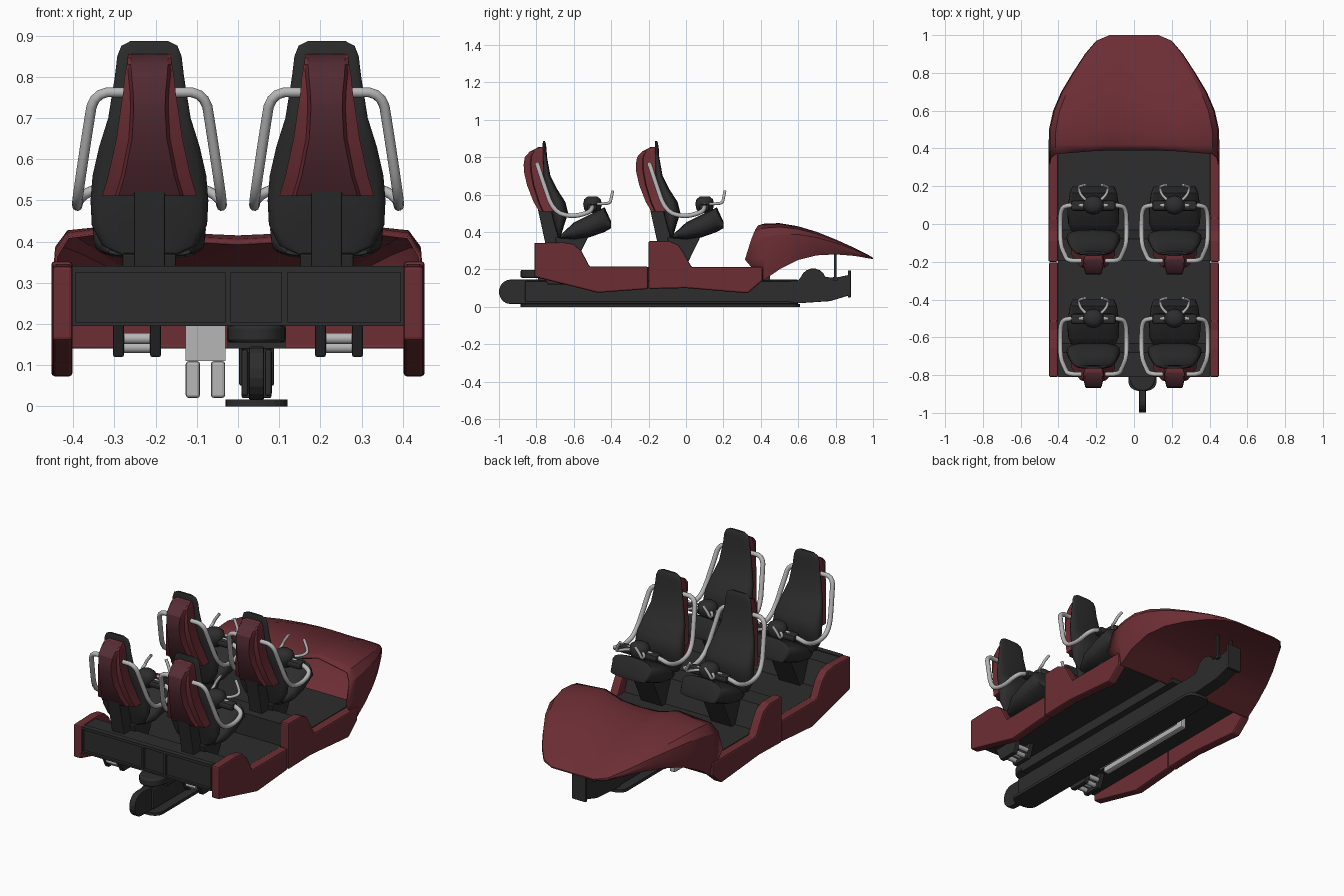
import bpy, bmesh, math
from mathutils import Vector

if "Cube" in bpy.data.objects:
    bpy.data.objects.remove(bpy.data.objects["Cube"])


def material(name, rgb):
    m = bpy.data.materials.new(name)
    m.diffuse_color = (*rgb, 1)
    m.use_nodes = True
    m.node_tree.nodes["Principled BSDF"].inputs["Base Color"].default_value = m.diffuse_color
    return m


RED = material("dark red paint", (0.15, 0.027, 0.035))
MAROON = material("dull maroon", (0.09, 0.025, 0.035))
DARK = material("charcoal", (0.026, 0.026, 0.026))
SILVER = material("silver metal", (0.47, 0.47, 0.47))


def finish(o, smooth=None, bevel=0):
    bpy.ops.object.select_all(action='DESELECT')
    o.select_set(True)
    bpy.context.view_layer.objects.active = o
    if smooth:
        bpy.ops.object.shade_smooth_by_angle(angle=math.radians(smooth))
    if bevel:
        b = o.modifiers.new("Bevel", 'BEVEL')
        b.width, b.segments, b.limit_method = bevel, 2, 'ANGLE'
    return o


def mesh(name, verts, faces, mat, smooth=None, bevel=0):
    me = bpy.data.meshes.new(name)
    me.from_pydata(verts, [], faces)
    bm = bmesh.new()
    bm.from_mesh(me)
    bmesh.ops.recalc_face_normals(bm, faces=bm.faces)
    bm.to_mesh(me)
    bm.free()
    me.materials.append(mat)
    o = bpy.data.objects.new(name, me)
    bpy.context.collection.objects.link(o)
    return finish(o, smooth, bevel)


def loft(name, rings, mat, smooth=None, bevel=0, caps=(True, True)):
    n = len(rings[0])
    faces = [(i * n + j, i * n + (j + 1) % n, (i + 1) * n + (j + 1) % n, (i + 1) * n + j)
             for i in range(len(rings) - 1) for j in range(n)]
    if caps[0]:
        faces.append(tuple(range(n)))
    if caps[1]:
        faces.append(tuple(range((len(rings) - 1) * n, len(rings) * n)))
    return mesh(name, [v for r in rings for v in r], faces, mat, smooth, bevel)


def extrude(name, yz, x0, x1, mat, bevel=0, smooth=None):
    return loft(name, [[(x, y, z) for y, z in yz] for x in (x0, x1)], mat, smooth, bevel)


def box(name, x0, x1, y0, y1, z0, z1, mat, bevel=0):
    return extrude(name, [(y0, z0), (y1, z0), (y1, z1), (y0, z1)], x0, x1, mat, bevel)


def oval(hw, a, b, n=20, p=0.7):
    """Rounded section: half width hw, second axis from a to b."""
    out = []
    for k in range(n):
        t = 2 * math.pi * k / n
        c, s = math.cos(t), math.sin(t)
        out.append((hw * math.copysign(abs(c) ** p, c),
                    (a + b) / 2 + (b - a) / 2 * math.copysign(abs(s) ** p, s)))
    return out


def tube(name, pts, r, mat):
    pts = [Vector(p) for p in pts]
    for _ in range(2):  # round the corners
        q = [pts[0]]
        for a, b in zip(pts, pts[1:]):
            q += [a.lerp(b, 0.25), a.lerp(b, 0.75)]
        pts = q + [pts[-1]]
    cu = bpy.data.curves.new(name, 'CURVE')
    cu.dimensions, cu.bevel_depth, cu.bevel_resolution, cu.use_fill_caps = '3D', r, 3, True
    sp = cu.splines.new('POLY')
    sp.points.add(len(pts) - 1)
    for p, v in zip(sp.points, pts):
        p.co = (*v, 1)
    cu.materials.append(mat)
    o = bpy.data.objects.new(name, cu)
    bpy.context.collection.objects.link(o)
    finish(o)
    bpy.ops.object.convert(target='MESH')
    return finish(bpy.context.object, 65)


# Nose hood: hollow lofted shell, slanted and open at the rear
def hood_ring(y, w, zb, zt, ys=None):
    h = zt - zb
    half = [(0, zb), (w * .97, zb), (w, zb + .38 * h), (w * .985, zt - .24 * h),
            (w * .92, zt - .08 * h), (w * .5, zt), (w * .25, zt - .11 * h), (0, zt - .13 * h)]
    ys = ys or [y] * 8
    right = [(x, yy, z) for (x, z), yy in zip(half, ys)]
    return right + [(-x, yy, z) for x, yy, z in right[-2:0:-1]]


stations = [(.42, .452, .145, .445), (.5, .45, .2, .447), (.6, .428, .25, .43), (.7, .385, .275, .40),
            (.8, .325, .28, .36), (.9, .26, .272, .315), (.97, .2, .26, .28), (1.0, .13, .255, .262)]
rear = hood_ring(.38, .45, .14, .435, [.41, .41, .315, .35, .37, .385, .39, .39])
hood = loft("nose_hood", [rear] + [hood_ring(*s) for s in stations], RED, 22, 0, (False, True))
hood.modifiers.new("Solidify", 'SOLIDIFY').thickness = 0.006

# Side panels with fender humps
rear_panel = [(-.81, .16), (-.81, .34), (-.66, .345), (-.6, .335), (-.56, .30), (-.515, .215),
              (-.203, .215), (-.203, .095), (-.47, .075)]
front_panel = [(-.2, .095), (-.2, .352), (-.09, .352), (-.04, .33), (-.01, .285), (.03, .212),
               (.41, .212), (.41, .14), (.33, .072), (0, .1)]
for s, side in ((1, "right"), (-1, "left")):
    extrude("rear_panel_" + side, rear_panel, s * .402, s * .45, RED, .008)
    extrude("front_panel_" + side, front_panel, s * .402, s * .453, RED, .008)

# Deck, raised steps under both seat rows, ribbed rear plate
box("deck", -.403, .403, -.79, .45, .195, .212, DARK)
for dy, row in ((0, "front"), (-.6, "rear")):
    step = [(-.195, .2), (-.195, .335), (-.08, .335), (-.03, .205)]
    extrude("seat_step_" + row, [(y + dy, z) for y, z in step], -.403, .403, DARK)
for i, (x0, x1) in enumerate(((-.403, -.395), (-.03, -.018), (.106, .12), (.395, .403))):
    box(f"rear_rib_{i}", x0, x1, -.81, -.79, .195, .34, DARK)
box("rear_top_flange", -.403, .403, -.81, -.78, .325, .34, DARK)
box("rear_bottom_flange", -.403, .403, -.81, -.78, .195, .205, DARK)

# Chassis spine, offset to one side, with rounded tail and front head
CX = .045
tail = [(-.94 + .06 * math.cos(a), .08 + .065 * math.sin(a))
        for a in [math.radians(90 + 20 * k) for k in range(10)]]
bump = [(.68 + .07 * math.cos(a), .135 + .07 * math.sin(a))
        for a in [math.radians(20 + 20 * k) for k in range(8)]]
head = [(.62, .02), (.77, .03), (.87, .06), (.87, .17), (.8, .155)] + bump + [(.6, .14)]
extrude("chassis_spine", tail + [(.6, .015), (.6, .145)], CX - .018, CX + .018, DARK, .004)
extrude("chassis_head", [(.56, .02)] + head + [(.56, .14)], CX - .036, CX + .036, DARK, .004)
for s in (-1, 1):
    extrude("spine_cheek", [(-.86, .025), (.58, .025), (.58, .138), (-.86, .138)],
            CX + s * .02, CX + s * .037, DARK, .006)
ends = oval(.075, -.06, .06, 24, .8)
plan = [(x, y + (.55 if y > 0 else -.825)) for x, y in ends]
loft("bottom_rail", [[(CX + x, y, z) for x, y in plan] for z in (0, .016)], DARK)
box("spine_to_deck", CX - .07, CX + .07, -.79, .45, .14, .196, DARK)
loft("tail_coupler", [[(CX + x, y, z) for x, y in oval(.072, -.885, -.7, p=.9)] for z in (.155, .197)],
     DARK, 40, .008)
box("head_plate", CX - .042, CX + .042, .865, .882, .05, .195, DARK, .004)
for s in (-1, 1):
    box("nose_strut", CX + s * .045 - .006, CX + s * .045 + .006, .79, .805, .155, .285, DARK)
box("nose_strut_foot", CX - .05, CX + .05, .785, .81, .14, .16, DARK)

# Brake channel beside the spine
box("brake_channel_top", -.127, -.03, -.36, .28, .11, .195, SILVER)
for x0, x1 in ((-.127, -.092), (-.066, -.031)):
    box("brake_channel_leg", x0, x1, -.36, .28, .02, .11, SILVER, .008)

# Rear roller units below the deck
for s in (-1, 1):
    for o in (-1, 1):
        x = s * .245 + o * .045
        extrude("roller_bracket", [(-.78, .2), (-.6, .2), (-.63, .12), (-.74, .12)], x - .013, x + .013, DARK, .004)
    for y, z in ((-.755, .165), (-.725, .143), (-.69, .155), (-.655, .143), (-.63, .165)):
        tube("roller", [(s * .245 - .032, y, z), (s * .245 + .032, y, z)], .014, SILVER)

# One seat, modelled on x = 0 in the front row
seat = []
back = [(.887, -.165, -.155, .045), (.875, -.166, -.15, .068), (.85, -.166, -.146, .078), (.8, -.166, -.143, .084),
        (.7, -.165, -.125, .1), (.63, -.15, -.09, .122), (.56, -.13, -.045, .138), (.5, -.12, -.03, .143),
        (.44, -.105, -.05, .14), (.39, -.09, -.065, .115), (.365, -.085, -.07, .06)]
seat.append(loft("seat_back", [[(x, y, z) for x, y in oval(h, a, b)] for z, a, b, h in back], DARK, 50))
pan = [(-.07, .365, .385, .1), (0, .358, .45, .135), (.08, .37, .49, .137), (.165, .4, .532, .125),
       (.2, .42, .455, .11)]
seat.append(loft("seat_pan", [[(x, y, z) for x, z in oval(h, a, b)] for y, a, b, h in pan], DARK, 50))
shell = [(.51, -.185, -.11, .115, .075), (.56, -.215, -.125, .1, .06), (.65, -.25, -.145, .08, .042),
         (.72, -.266, -.155, .07, .038), (.76, -.268, -.158, .064, .039), (.8, -.262, -.16, .06, .043),
         (.83, -.235, -.162, .055, .045), (.845, -.205, -.163, .049, .045), (.855, -.172, -.163, .045, .044)]
rings = []
for z, yb, yf, hw, cw in shell:
    ym = (yb + yf) / 2
    r = [(hw, yf), (hw, ym - .015), (cw + .008, ym - .02), (cw, yb)]
    rings.append([(x, y, z) for x, y in r] + [(-x, y, z) for x, y in r[::-1]])
back_shell = loft("seat_back_shell", rings, RED, 30)
back_shell.data.materials.append(MAROON)
for f in back_shell.data.polygons:  # raised centre strip
    if abs(f.center.x) < .005 and f.normal.y < -.1:
        f.material_index = 1
seat.append(back_shell)
seat.append(extrude("seat_post", [(-.195, .535), (-.1, .535), (-.07, .33), (-.15, .33)], -.038, .038, DARK, .004))
seat.append(extrude("seat_pedestal", [(-.1, .37), (-.06, .205), (-.005, .205), (.085, .39)], -.065, .065, DARK, .004))

# Lap bar: side arms, crossbar, centre pad and hand grips
for s in (-1, 1):
    seat.append(tube("lap_bar_arm", [(s * .05, -.195, .762), (s * .135, -.195, .762), (s * .15, -.165, .67),
                                     (s * .174, -.11, .51), (s * .176, -.01, .48), (s * .172, .085, .505),
                                     (s * .13, .1, .53), (s * .03, .1, .545)], .0125, SILVER))
    seat.append(tube("hand_grip", [(s * .02, .11, .55), (s * .07, .155, .55), (s * .078, .195, .555),
                                   (s * .07, .2, .58), (s * .045, .208, .618)], .008, SILVER))
pad = [(.5, .03), (.52, .044), (.55, .05), (.575, .044), (.59, .025)]
seat.append(loft("lap_pad", [[(x * 1.1, y, z) for x, y in oval(r, .1 - r, .1 + r, p=1)] for z, r in pad], DARK, 50))
seat.append(box("lap_pad_wings", -.12, .12, .07, .125, .51, .55, DARK, .015))

# Four seats sharing the same meshes
for o in seat:
    for x, y in ((.215, 0), (-.215, -.6), (.215, -.6)):
        c = o.copy()
        c.location = (x, y, 0)
        bpy.context.collection.objects.link(c)
    o.location = (-.215, 0, 0)
